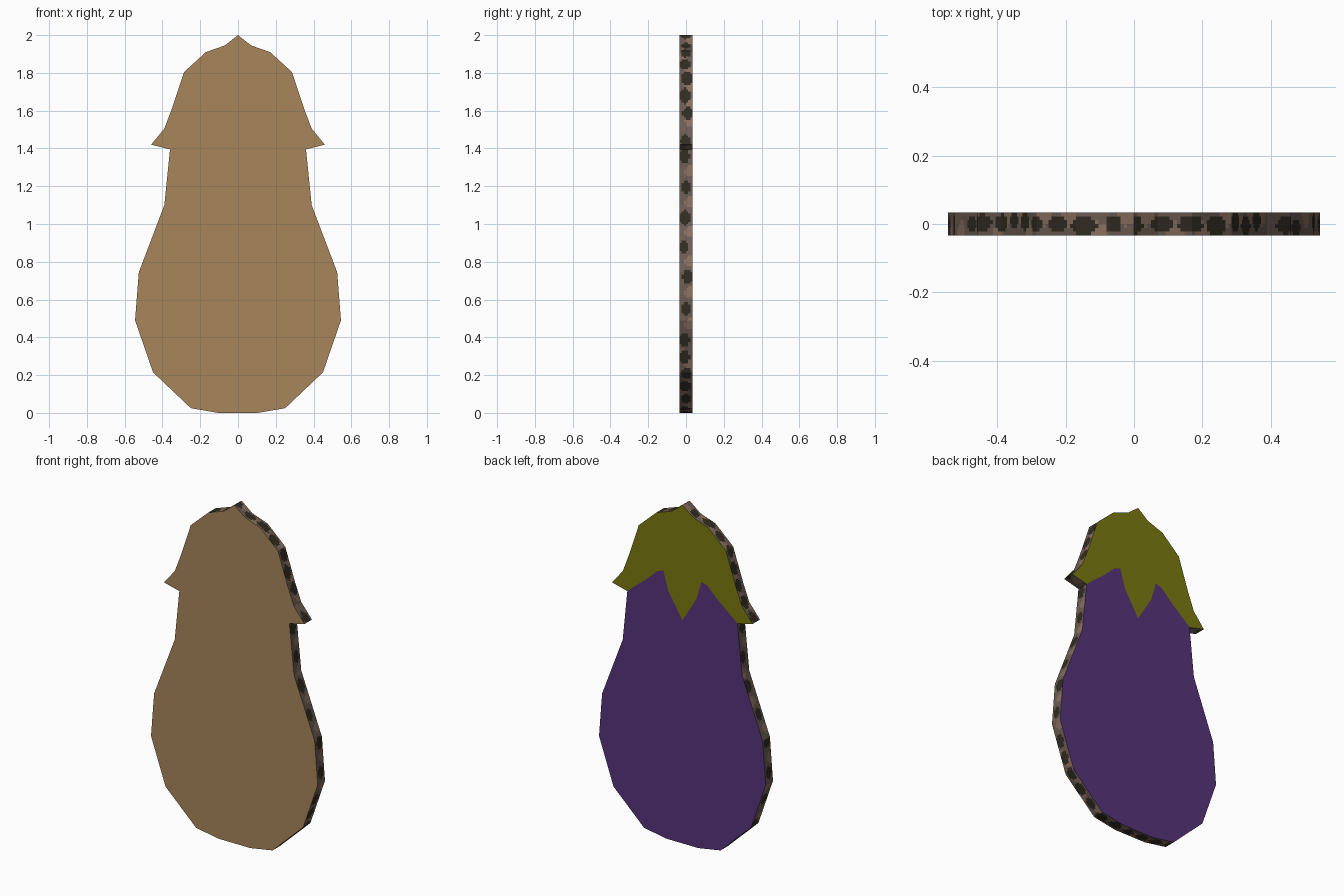
import bpy, bmesh, math, random

if "Cube" in bpy.data.objects:
    bpy.data.objects.remove(bpy.data.objects["Cube"])

random.seed(4)
T = 0.034  # half thickness of the board


def material(name, rgb):
    lin = [(c / 255 / 12.92) if c < 10.3 else ((c / 255 + 0.055) / 1.055) ** 2.4 for c in rgb]
    m = bpy.data.materials.new(name)
    m.diffuse_color = (*lin, 1)
    m.use_nodes = True
    m.node_tree.nodes["Principled BSDF"].inputs["Base Color"].default_value = m.diffuse_color
    return m


wood = material("board brown", (169, 134, 91))
purple = material("skin purple", (86, 51, 124))
olive = material("cap olive", (122, 122, 16))
grey = material("edge grey brown", (108, 92, 83))
tan = material("edge light tan", (138, 112, 95))
dark = material("edge dark spot", (49, 44, 34))

# Right half of the silhouette (x, z), from the top down
cap_edge = [(0, 2), (0.07, 1.945), (0.17, 1.91), (0.285, 1.805), (0.35, 1.61),
            (0.39, 1.505), (0.46, 1.42), (0.36, 1.395)]
body_edge = [(0.39, 1.10), (0.525, 0.745), (0.545, 0.49), (0.45, 0.215),
             (0.25, 0.025), (0.105, 0)]
# Leaf points of the cap, from the edge to the middle
zigzag = [(0.31, 1.438), (0.243, 1.492), (0.164, 1.566), (0.125, 1.58),
          (0.092, 1.468), (0, 1.317)]


def ring(half):
    return half + [(-x, z) for x, z in reversed(half) if x > 0]


def add_object(name, bm, mats):
    me = bpy.data.meshes.new(name)
    bm.to_mesh(me)
    bm.free()
    for m in mats:
        me.materials.append(m)
    ob = bpy.data.objects.new(name, me)
    bpy.context.collection.objects.link(ob)
    return ob


def panel(name, pts, y, mat):
    bm = bmesh.new()
    bm.faces.new([bm.verts.new((x, y, z)) for x, z in pts])
    add_object(name, bm, [mat])


outline = ring(cap_edge + body_edge)

# Plain front, and the painted back in two pieces
panel("front_board", outline[::-1], -T, wood)
panel("back_cap", ring(cap_edge + zigzag), T, olive)
panel("back_body", ring(zigzag[::-1] + cap_edge[-1:] + body_edge), T, purple)

# Spotted rim: a fine strip around the outline
ROWS, STEP = 6, 0.012
path = []
for a, b in zip(outline, outline[1:] + outline[:1]):
    n = max(1, round(math.dist(a, b) / STEP))
    path += [(a[0] + (b[0] - a[0]) * i / n, a[1] + (b[1] - a[1]) * i / n) for i in range(n)]

# Spots sit along the length of the rim, closer together near the top
spots, patches, last = [], [], -1
for i, (x, z) in enumerate(path):
    gap = 0.085 if z > 1.5 or z < 0.3 else 0.165
    if last < 0 or (i - last) * STEP > gap:
        spots.append((i * STEP, random.uniform(-0.01, 0.012), random.uniform(0.03, 0.044)))
        patches.append((i * STEP + gap / 2, random.choice((-0.02, 0.02)), 0.03))
        last = i


def inside(s, y, blobs):
    return any(((s - c) / r) ** 2 + ((y - v) / 0.027) ** 2 < 1 for c, v, r in blobs)


bm = bmesh.new()
ys = [-T + 2 * T * j / ROWS for j in range(ROWS + 1)]
grid = [[bm.verts.new((x, y, z)) for y in ys] for x, z in path]
for i in range(len(grid)):
    a, b = grid[i], grid[(i + 1) % len(grid)]
    for j in range(ROWS):
        f = bm.faces.new((a[j], b[j], b[j + 1], a[j + 1]))
        s, y = (i + 0.5) * STEP, (ys[j] + ys[j + 1]) / 2
        f.material_index = 2 if inside(s, y, spots) else 1 if inside(s, y, patches) else 0
add_object("spotted_rim", bm, [grey, tan, dark])
